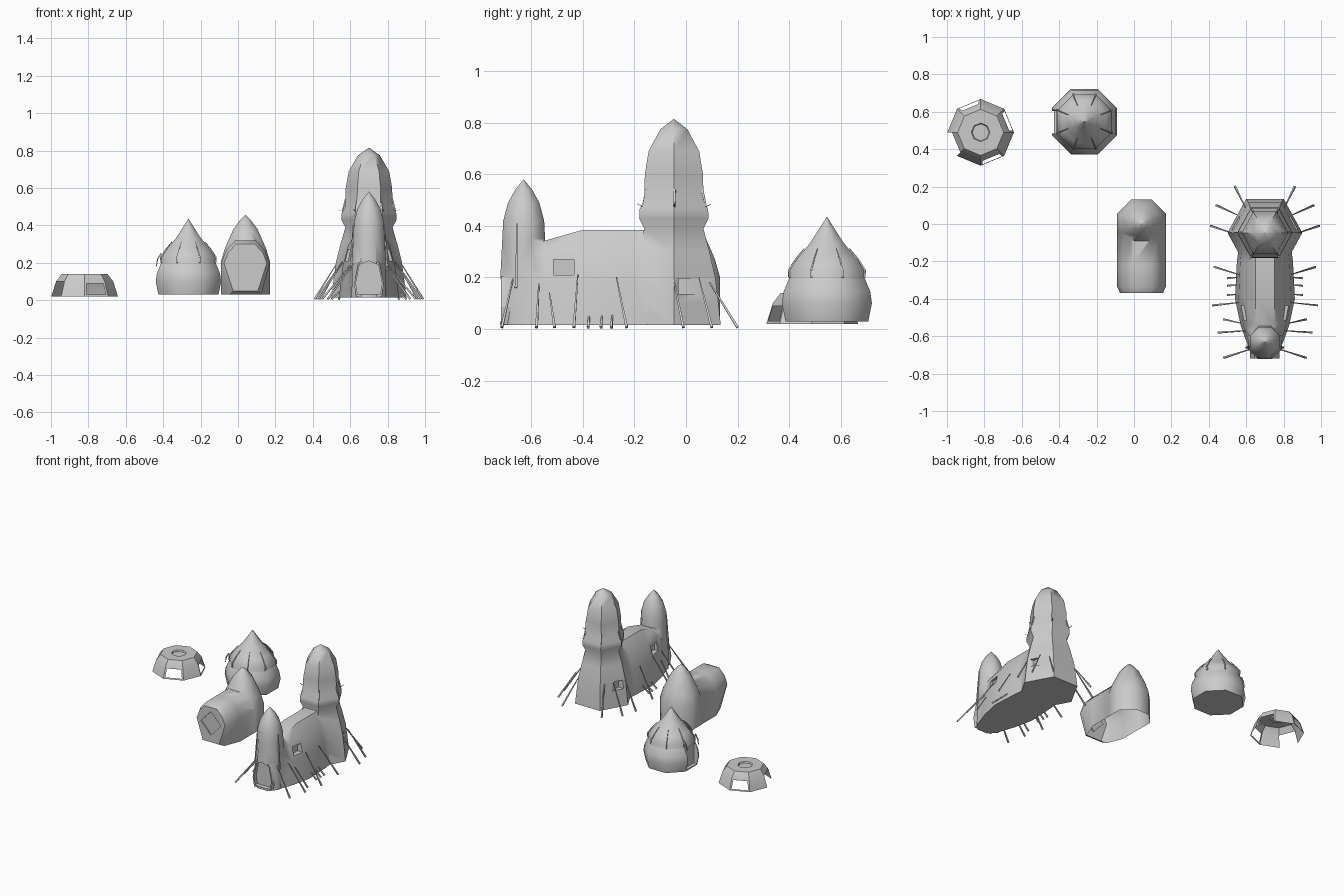
import bpy, bmesh
from math import cos, sin, pi, radians
from mathutils import Vector

if "Cube" in bpy.data.objects:
    bpy.data.objects.remove(bpy.data.objects["Cube"])


def make(name, bm, smooth=50):
    bmesh.ops.recalc_face_normals(bm, faces=bm.faces)
    me = bpy.data.meshes.new(name)
    bm.to_mesh(me)
    bm.free()
    ob = bpy.data.objects.new(name, me)
    bpy.context.collection.objects.link(ob)
    if smooth:
        shade(ob, smooth)
    return ob


def shade(ob, angle=50):
    bpy.ops.object.select_all(action='DESELECT')
    ob.select_set(True)
    bpy.context.view_layer.objects.active = ob
    bpy.ops.object.shade_smooth_by_angle(angle=radians(angle))


def loft(bm, rings, caps=True):
    vs = [[bm.verts.new(p) for p in r] for r in rings]
    n = len(vs[0])
    for a, b in zip(vs, vs[1:]):
        for i in range(n):
            j = (i + 1) % n
            bm.faces.new((a[i], a[j], b[j], b[i]))
    if caps:
        bm.faces.new(vs[0][::-1])
        bm.faces.new(vs[-1])
    return vs


def turned(name, cx, cy, n, profile, phase=0, sy=1.0):
    # closed lathe form with n sides, profile is (radius, z), ends at a point
    bm = bmesh.new()
    ang = [phase + 2 * pi * i / n for i in range(n)]
    loft(bm, [[(cx + max(r, .001) * cos(a), cy + sy * max(r, .001) * sin(a), z)
               for a in ang] for r, z in profile])
    return make(name, bm)


def box(x0, x1, y0, y1, z0, z1):
    bm = bmesh.new()
    loft(bm, [[(x0, y0, z), (x1, y0, z), (x1, y1, z), (x0, y1, z)] for z in (z0, z1)])
    return make("cutter", bm, 0)


def prism(outline, y0, y1):
    bm = bmesh.new()
    loft(bm, [[(x, y, z) for x, z in outline] for y in (y0, y1)])
    return make("cutter", bm, 0)


def combine(ob, other, op):
    m = ob.modifiers.new("b", 'BOOLEAN')
    m.operation, m.solver, m.object = op, 'EXACT', other
    bpy.context.view_layer.objects.active = ob
    bpy.ops.object.modifier_apply(modifier=m.name)
    bpy.data.objects.remove(other)


def sticks(name, paths, r=.006):
    # tapered four-sided poles following short paths
    bm = bmesh.new()
    for path in paths:
        pts = [Vector(p) for p in path]
        d = (pts[-1] - pts[0]).normalized()
        u = d.orthogonal().normalized()
        v = d.cross(u)
        rings = []
        for i, p in enumerate(pts):
            k = r * (1 - .6 * i / (len(pts) - 1))
            rings.append([p + k * (cos(a) * u + sin(a) * v) for a in (0, pi/2, pi, 3*pi/2)])
        loft(bm, rings)
    return make(name, bm, 0)


# ---- large hall: body, two towers, recesses
CX = .7
bm = bmesh.new()
rings = []
for y, b, top in ((-.64, .095, .32), (-.54, .13, .345), (-.4, .16, .385),
                  (-.2, .15, .385), (-.05, .13, .385)):
    half = [(b, .015), (b * .88, .18), (b * .68, .3), (.05, top)]
    rings.append([(CX + x, y, z) for x, z in half] + [(CX - x, y, z) for x, z in half[::-1]])
loft(bm, rings)
hall = make("hall", bm)
rear = turned("rear_tower", CX, -.047, 6,
              [(.2, .015), (.19, .1), (.177, .2), (.152, .3), (.126, .39), (.148, .43), (.146, .465),
               (.127, .5), (.124, .6), (.108, .69), (.058, .775), (0, .815)], 0, 1.05)
front = turned("front_tower", CX, -.63, 8,
               [(.1, .015), (.098, .2), (.09, .35), (.086, .42), (.066, .49), (.036, .54), (0, .58)], pi/8)
combine(hall, rear, 'UNION')
combine(hall, front, 'UNION')
door = [(-.06, .03), (.06, .03), (.07, .09), (.05, .19), (0, .21), (-.05, .19), (-.07, .09)]
porch = [(x * 1.13, .12 + (z - .12) * 1.13) for x, z in door]
combine(hall, prism([(CX + x, z) for x, z in porch], -.718, -.62), 'UNION')
combine(hall, prism([(CX + x, z) for x, z in door], -.85, -.69), 'DIFFERENCE')
for s in (1, -1):
    for inner, y0, y1, z0, z1 in ((.085, -.515, -.435, .21, .27), (.135, -.03, .065, .135, .195)):
        a, b = sorted((CX + s * inner, CX + s * .3))
        combine(hall, box(a, b, y0, y1, z0, z1), 'DIFFERENCE')
shade(hall, 75)

# leaning poles: (foot x offset, foot y, head x offset, head y, head z)
poles = []
for fx, fy, hx, hy, hz in ((.29, -.01, .17, -.05, .2), (.27, -.23, .14, -.27, .2),
                           (.28, -.435, .14, -.42, .21), (.22, -.51, .13, -.53, .14),
                           (.25, -.58, .09, -.57, .2), (.22, -.715, .08, -.67, .2),
                           (.2, -.38, .14, -.375, .06), (.2, -.33, .14, -.325, .06),
                           (.2, -.29, .14, -.285, .06), (.26, .1, .15, .05, .2),
                           (.16, .2, .1, .08, .2)):
    for s in (1, -1):
        poles.append([(CX + s * fx, fy, .006), (CX + s * hx, hy, hz)])
for s in (1, -1):
    poles.append([(CX + s * .098, -.66, .16), (CX + s * .084, -.655, .41)])
sticks("leaning_poles", poles, .007)
# curved spikes around the tower collar
sticks("collar_spikes", [[(CX + r * cos(a), -.045 + r * sin(a), z)
                          for r, z in ((.124, .54), (.135, .5), (.142, .475), (.165, .485))]
                         for a in [pi / 3 * i for i in range(6)]], .007)

# ---- tunnel house with spire
TX = .04
arch = [(.13, .03), (.13, .2), (.105, .265), (.055, .318)]
arch = arch + [(-x, z) for x, z in arch[::-1]]
bm = bmesh.new()
# front end tapers, with its ground corners drawn inward
loft(bm, [[(TX + x * (foot if z < .1 else k), y, max(.03, .18 + (z - .18) * k)) for x, z in arch]
          for y, k, foot in ((-.37, .88, .5), (-.335, 1, .65), (-.22, 1, 1), (.0, 1, 1))])
tunnel = make("tunnel_house", bm)
spire = turned("spire", TX, 0, 8, [(.142, .03), (.142, .205), (.12, .275), (.07, .38), (.03, .43), (0, .455)], pi/8)
combine(tunnel, spire, 'UNION')
diamond = [(0, .1), (.08, .185), (0, .27), (-.08, .185)]
combine(tunnel, prism([(TX + x, z) for x, z in diamond], -.4, -.362), 'DIFFERENCE')
bm = bmesh.new()
bm.from_mesh(tunnel.data)
bmesh.ops.delete(bm, geom=[f for f in bm.faces if f.normal.z < -.9 and f.calc_center_median().z < .055],
                 context='FACES')
bm.to_mesh(tunnel.data)
bm.free()
shade(tunnel)

# ---- round hut with pointed roof
HX, HY = -.265, .547
hut = turned("round_hut", HX, HY, 8,
             [(.174, .03), (.189, .1), (.182, .145), (.162, .19), (.157, .2), (.157, .23),
              (.125, .272), (.07, .335), (.035, .385), (0, .435)], pi/8)
combine(hut, box(HX - .25, HX - .14, .485, .605, .04, .19), 'DIFFERENCE')
shade(hut)
ribs = [[(HX + r * cos(a), HY + r * sin(a), z) for r, z in ((.158, .2), (.16, .228), (.129, .274), (.095, .312))]
        for a in [pi / 8 + pi / 4 * i for i in range(8)]]
ribs += [[(HX - .145, y, .25), (HX - .165, y, .22), (HX - .172, y, .18)] for y in (.48, .61)]
sticks("roof_ribs", ribs, .006)

# ---- low open dome with alternating windows and one doorway
DX, DY = -.82, .49
bm = bmesh.new()
rings = [[(DX + r * cos(a), DY + r * sin(a), z) for a in [pi / 4 * i for i in range(8)]]
         for r, z in ((.178, .02), (.153, .1), (.123, .14), (.05, .14), (.045, .13))]
vs = loft(bm, rings, caps=False)
bm.faces.new(vs[-1])
bmesh.ops.recalc_face_normals(bm, faces=bm.faces)
bm.normal_update()
bm.faces.ensure_lookup_table()
sides = list(bm.faces)[:8]
doorway = sides[4]
panels = [sides[i] for i in (0, 2, 6)]
bmesh.ops.inset_individual(bm, faces=panels, thickness=.016)
bmesh.ops.delete(bm, geom=panels + [doorway], context='FACES')
make("open_dome", bm, 20)
